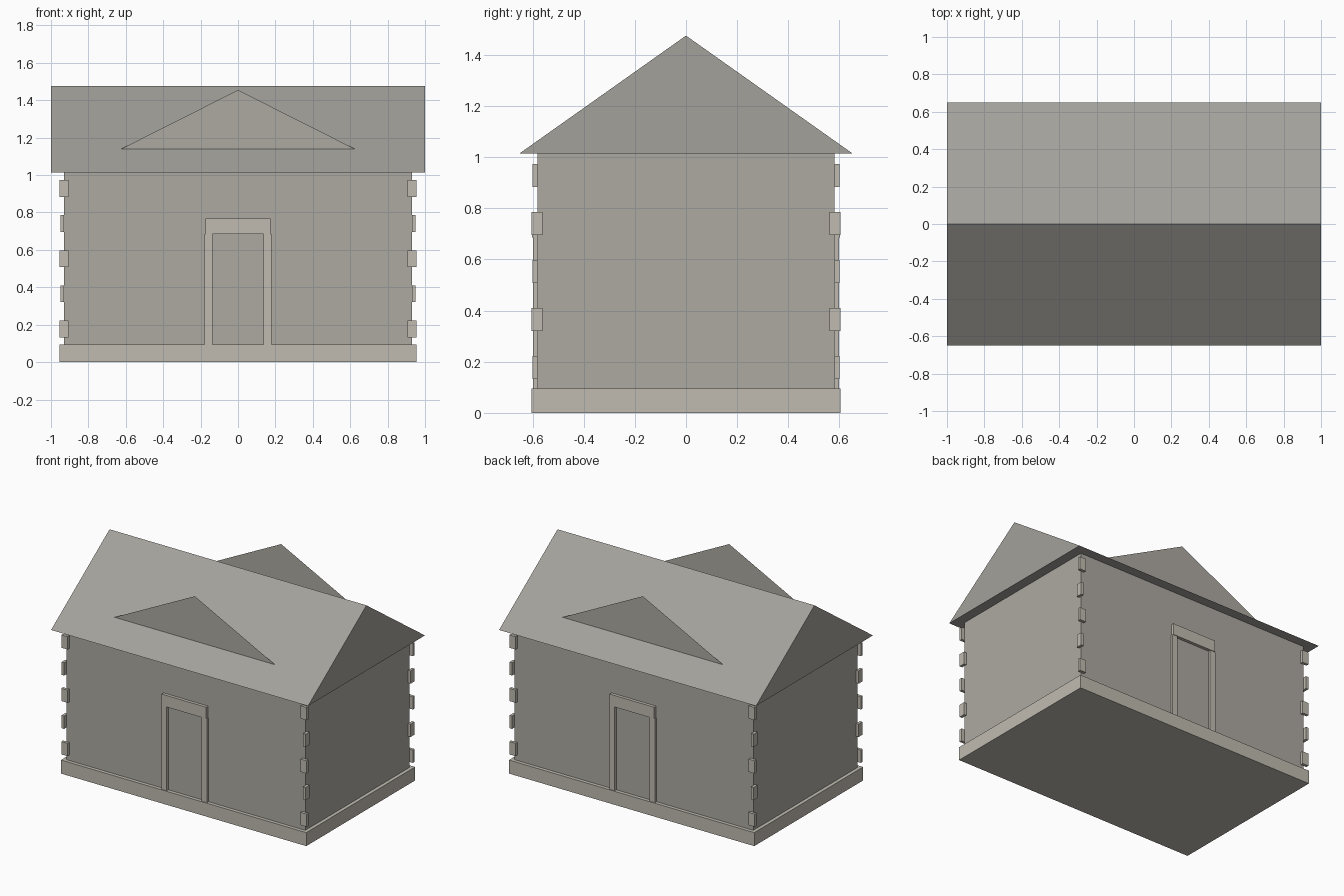
import bpy

if "Cube" in bpy.data.objects:
    bpy.data.objects.remove(bpy.data.objects["Cube"])


def material(name, r, g, b):
    m = bpy.data.materials.new(name)
    m.diffuse_color = (r, g, b, 1)
    m.use_nodes = True
    m.node_tree.nodes["Principled BSDF"].inputs["Base Color"].default_value = m.diffuse_color
    return m


STONE = material("stone", 0.42, 0.40, 0.36)
TRIM = material("trim", 0.53, 0.50, 0.44)
ROOF = material("roof", 0.37, 0.355, 0.33)


def mesh_object(name, verts, faces, mat):
    me = bpy.data.meshes.new(name)
    me.from_pydata(verts, [], faces)
    me.materials.append(mat)
    ob = bpy.data.objects.new(name, me)
    bpy.context.collection.objects.link(ob)
    return ob


def box(name, x, y, z, mat):
    """Box from (min, max) ranges on each axis."""
    verts = [(a, b, c) for a in x for b in y for c in z]
    faces = [(0, 1, 3, 2), (4, 6, 7, 5), (0, 4, 5, 1),
             (2, 3, 7, 6), (0, 2, 6, 4), (1, 5, 7, 3)]
    return mesh_object(name, verts, faces, mat)


def mirror(ob, x, y):
    """Mirror across the building's centre planes."""
    mod = ob.modifiers.new("mirror", 'MIRROR')
    mod.use_axis = (x, y, False)
    mod.use_mirror_merge = False
    return ob


# Plinth and walls
box("plinth", (-0.955, 0.955), (-0.605, 0.605), (0, 0.095), TRIM)
box("walls", (-0.93, 0.93), (-0.58, 0.58), (0.095, 1.015), STONE)

# Gabled roof: triangular prism along x
profile = [(-0.65, 1.015), (0.65, 1.015), (0, 1.475)]
mesh_object("roof", [(x, y, z) for x in (-1, 1) for y, z in profile],
            [(0, 2, 1), (3, 4, 5), (0, 1, 4, 3), (1, 2, 5, 4), (2, 0, 3, 5)],
            ROOF)

# Flat pediment triangles standing on both roof slopes
mirror(mesh_object("pediment", [(-0.625, -0.48, 1.14), (0.625, -0.48, 1.14),
                                (0, -0.48, 1.455)], [(0, 1, 2)], STONE),
       False, True)

# Door surrounds, front and back
mirror(box("door_jamb", (0.136, 0.178), (-0.598, -0.58), (0.095, 0.686), TRIM),
       True, True)
mirror(box("door_lintel", (-0.174, 0.174), (-0.602, -0.58), (0.686, 0.767), TRIM),
       False, True)

# Corner quoins, alternating between the long and short walls
for i in range(5):
    z = 0.178 + 0.1875 * i
    if i % 2 == 0:
        x, y = (0.907, 0.955), (-0.60, -0.58)
    else:
        x, y = (0.93, 0.95), (-0.605, -0.562)
    mirror(box(f"quoin_{i + 1}", x, y, (z - 0.045, z + 0.045), TRIM), True, True)
